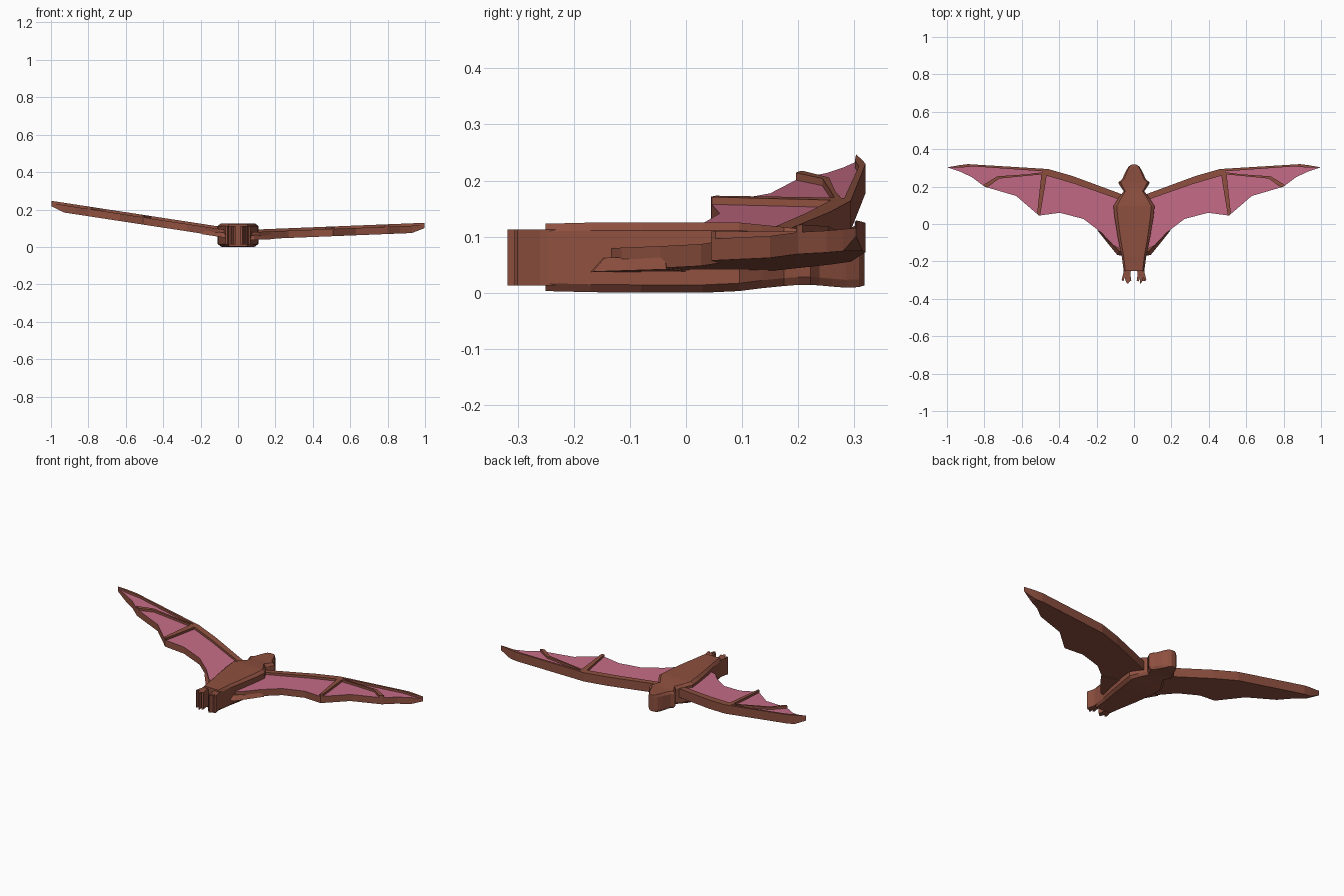
import bpy, bmesh

def material(name, rgb):
    m = bpy.data.materials.new(name)
    m.diffuse_color = (*rgb, 1)
    return m

BROWN = material("brown_fur", (0.27, 0.08, 0.05))
PINK = material("pink_membrane", (0.56, 0.15, 0.24))

def finish(name, bm, mats):
    bmesh.ops.recalc_face_normals(bm, faces=bm.faces)
    me = bpy.data.meshes.new(name)
    bm.to_mesh(me)
    bm.free()
    for m in mats:
        me.materials.append(m)
    ob = bpy.data.objects.new(name, me)
    bpy.context.collection.objects.link(ob)

def prism(name, outline, zlow, zhigh, mats, top_outline=None):
    """Slab between two height functions of (x, y); the top takes the last material."""
    bm = bmesh.new()
    low = [bm.verts.new((x, y, zlow(x))) for x, y in outline]
    high = [bm.verts.new((x, y, zhigh(x))) for x, y in (top_outline or outline)]
    bm.faces.new(low[::-1])
    bm.faces.new(high).material_index = len(mats) - 1
    n = len(low)
    for i in range(n):
        j = (i + 1) % n
        bm.faces.new((low[i], low[j], high[j], high[i]))
    bmesh.ops.triangulate(bm, faces=[f for f in bm.faces if len(f.verts) > 4])
    finish(name, bm, mats)

# Body and head: eight-sided sections along y (y, half width, bottom, top)
stations = [(-0.25, 0.055, 0.003, 0.123), (-0.17, 0.066, 0.001, 0.125),
            (-0.08, 0.085, 0, 0.125), (0.03, 0.103, 0, 0.125),
            (0.095, 0.11, 0.003, 0.125), (0.135, 0.085, 0.008, 0.121),
            (0.175, 0.055, 0.012, 0.117), (0.2, 0.072, 0.014, 0.114),
            (0.222, 0.085, 0.014, 0.113), (0.238, 0.064, 0.013, 0.113),
            (0.26, 0.054, 0.011, 0.113), (0.285, 0.042, 0.009, 0.113),
            (0.308, 0.028, 0.01, 0.113), (0.318, 0.012, 0.013, 0.11)]
bm = bmesh.new()
rings = []
for y, w, b, t in stations:
    c = 0.014
    i = w * 0.84
    sec = [(-i, b), (i, b), (w, b + c), (w, t - c), (i, t), (-i, t), (-w, t - c), (-w, b + c)]
    rings.append([bm.verts.new((x, y, z)) for x, z in sec])
for a, b in zip(rings, rings[1:]):
    for i in range(8):
        j = (i + 1) % 8
        bm.faces.new((a[i], a[j], b[j], b[i]))
bm.faces.new(rings[0])
bm.faces.new(rings[-1])
finish("body", bm, [BROWN])

# Wing outlines for the +x side, mirrored below
membrane = [(0.04, 0.15), (0.33, 0.257), (0.46, 0.294), (0.887, 0.32), (0.93, 0.315),
            (0.998, 0.303), (0.93, 0.28), (0.866, 0.25), (0.8, 0.2), (0.63, 0.15),
            (0.508, 0.045), (0.396, 0.06), (0.27, 0.027), (0.176, -0.045),
            (0.11, -0.115), (0.04, -0.15)]
bones = {
    "arm_bone": [(0.04, 0.15), (0.33, 0.257), (0.46, 0.294), (0.49, 0.265),
                 (0.315, 0.214), (0.09, 0.135), (0.04, 0.12)],
    "long_finger": [(0.46, 0.294), (0.887, 0.32), (0.93, 0.315), (0.998, 0.303),
                    (0.93, 0.301), (0.86, 0.308), (0.49, 0.282), (0.49, 0.265)],
    "middle_finger": [(0.465, 0.27), (0.495, 0.27), (0.518, 0.053), (0.508, 0.045), (0.502, 0.046)],
    "outer_finger": [(0.49, 0.277), (0.57, 0.266), (0.73, 0.255), (0.808, 0.208),
                     (0.8, 0.2), (0.785, 0.196), (0.72, 0.243), (0.57, 0.258), (0.49, 0.265)],
}
flap_low = [(0.04, -0.175), (0.09, -0.165), (0.135, -0.11), (0.195, -0.035), (0.04, 0.02)]
flap_top = [(0.04, -0.155), (0.08, -0.145), (0.12, -0.1), (0.18, -0.038), (0.04, 0.02)]
THICK, RECESS = 0.052, 0.013

# The two wings share outlines but rise at different slopes
for side, s, base, slope in (("right", 1, 0.041, 0.04), ("left", -1, 0.057, 0.153)):
    def under(x):
        x = abs(x)
        return base + slope * (x - 0.1) + max(0, x - 0.93) * 0.35
    def skin(x):
        return base + slope * (abs(x) - 0.1) + THICK - RECESS
    def crest(x):
        return skin(x) + RECESS
    def flip(pts):
        return [(s * x, y) for x, y in pts]
    prism(side + "_wing_membrane", flip(membrane), under, skin, [BROWN, PINK])
    for name, pts in bones.items():
        prism(f"{side}_{name}", flip(pts), lambda x: skin(x) - 0.001, crest, [BROWN])
    # sloping flap joining wing to hip
    prism(side + "_hip_flap", flip(flap_low), lambda x: under(x) - 0.003,
          lambda x: under(x) + 0.022, [BROWN], flip(flap_top))
    # clawed foot
    foot = [(0.012, -0.22), (0.055, -0.22), (0.056, -0.26), (0.066, -0.3), (0.056, -0.306),
            (0.05, -0.285), (0.044, -0.306), (0.037, -0.318), (0.031, -0.318),
            (0.034, -0.285), (0.024, -0.308), (0.014, -0.302), (0.02, -0.27)]
    prism(side + "_foot", flip(foot), lambda x: 0.013, lambda x: 0.113, [BROWN])
